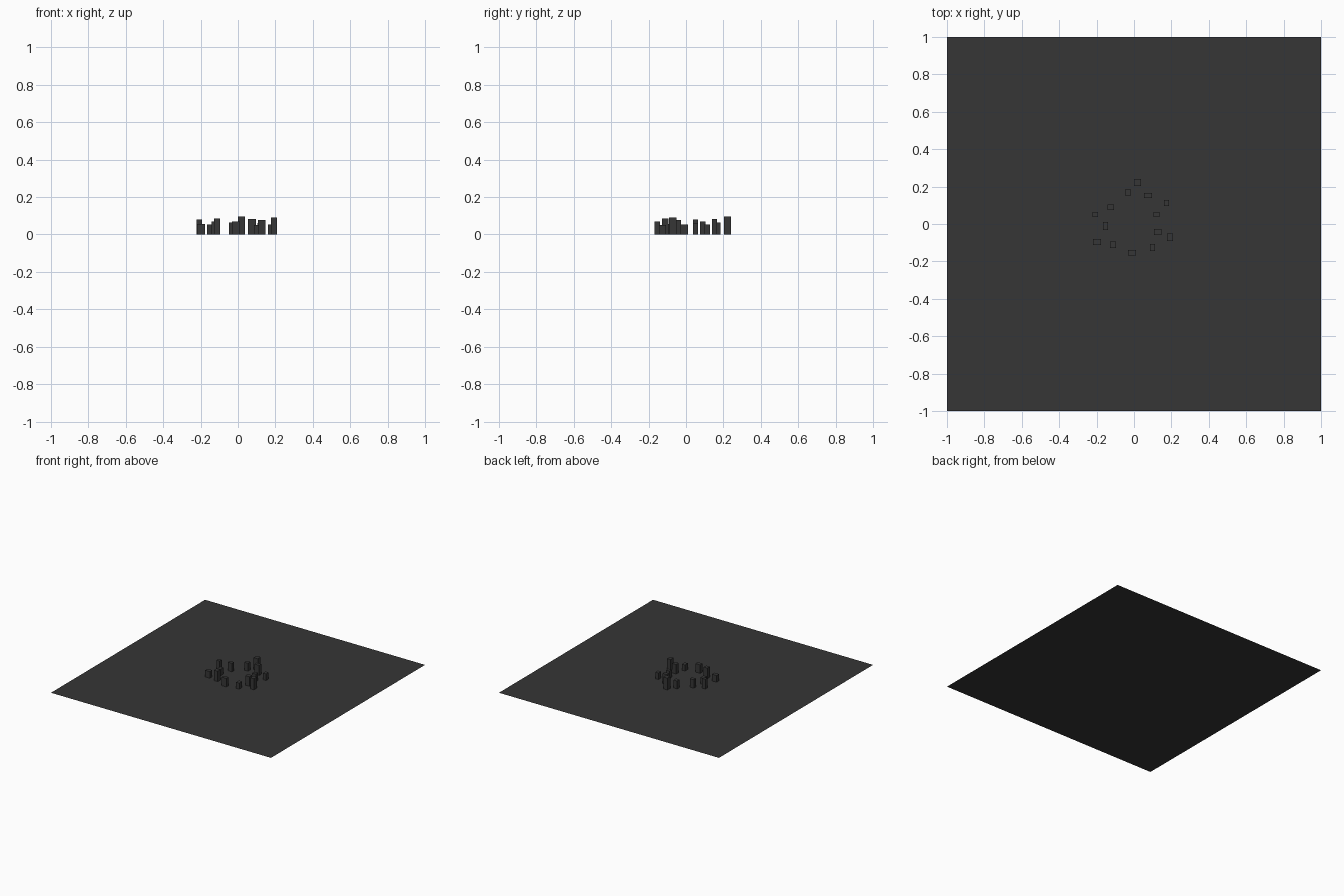
import bpy, bmesh
from mathutils import Matrix, Vector

# One dark grey for everything
grey = bpy.data.materials.new("dark_grey")
grey.diffuse_color = (0.037, 0.037, 0.037, 1)


def finish(bm, name):
    mesh = bpy.data.meshes.new(name)
    bm.to_mesh(mesh)
    bm.free()
    mesh.materials.append(grey)
    obj = bpy.data.objects.new(name, mesh)
    bpy.context.collection.objects.link(obj)


# Flat square ground sheet
bm = bmesh.new()
bmesh.ops.create_grid(bm, x_segments=1, y_segments=1, size=1)
finish(bm, "base_sheet")


# Upright block standing on the sheet, open underneath
def block(name, x, y, w, d, h):
    bm = bmesh.new()
    bmesh.ops.create_cube(bm, size=1, matrix=Matrix.Translation((x, y, h / 2))
                          @ Matrix.Diagonal((w, d, h, 1)))
    bm.normal_update()
    under = [f for f in bm.faces if f.normal.z < -0.5]
    bmesh.ops.delete(bm, geom=under, context='FACES')
    finish(bm, name)


# Ring of blocks: x, y, width, depth, height
blocks = [
    (0.019, 0.222, 0.038, 0.038, 0.097),
    (-0.032, 0.168, 0.034, 0.032, 0.065),
    (0.074, 0.153, 0.043, 0.028, 0.083),
    (0.174, 0.112, 0.028, 0.034, 0.054),
    (0.120, 0.051, 0.034, 0.028, 0.061),
    (-0.125, 0.089, 0.036, 0.028, 0.070),
    (-0.207, 0.051, 0.028, 0.028, 0.080),
    (-0.152, -0.011, 0.028, 0.043, 0.052),
    (-0.199, -0.097, 0.043, 0.032, 0.055),
    (-0.112, -0.111, 0.034, 0.034, 0.086),
    (-0.010, -0.153, 0.043, 0.030, 0.070),
    (0.099, -0.126, 0.028, 0.038, 0.050),
    (0.127, -0.043, 0.038, 0.034, 0.078),
    (0.193, -0.071, 0.032, 0.040, 0.091),
]
for i, b in enumerate(blocks, 1):
    block(f"block_{i}", *b)
